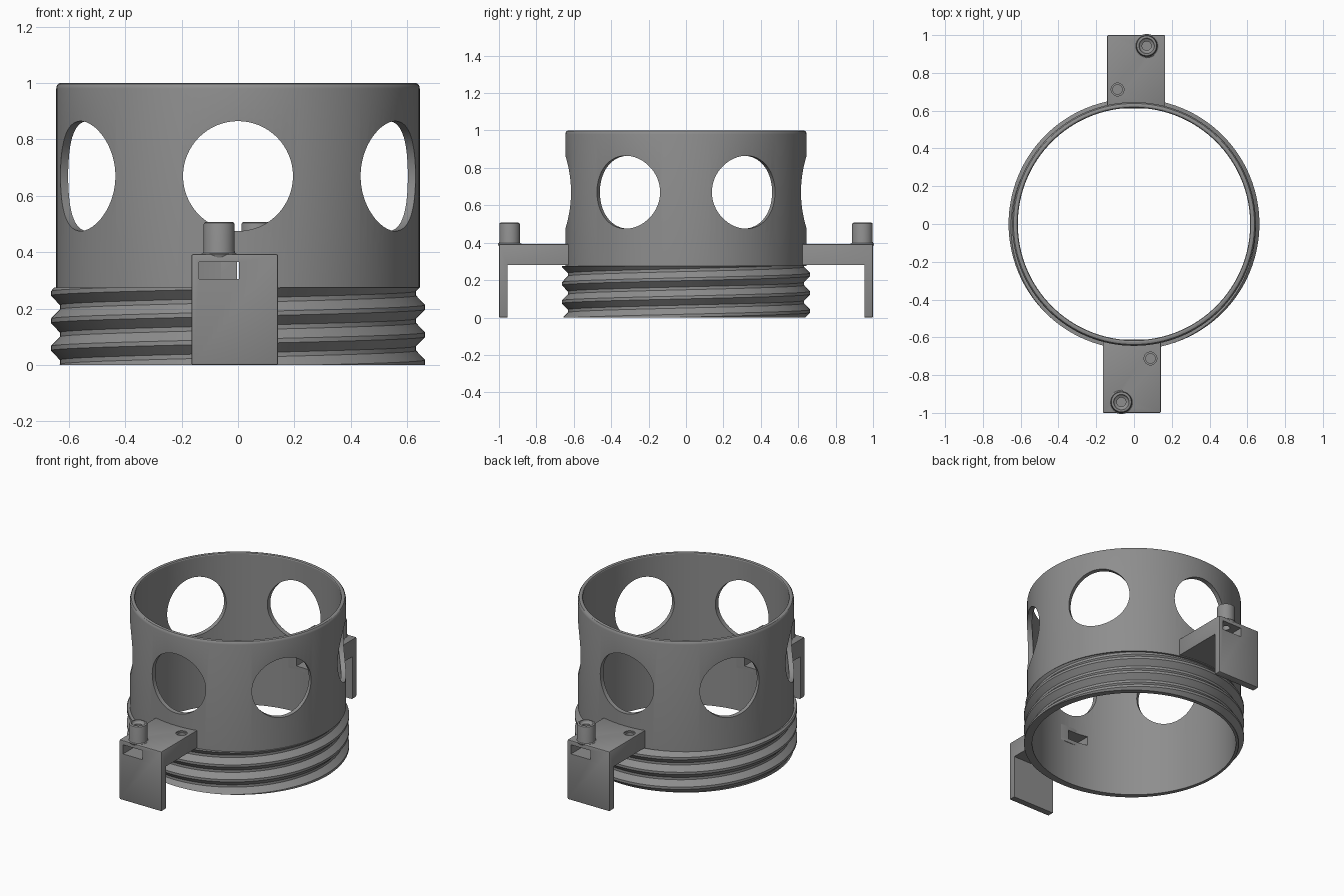
import bpy, bmesh, math
from mathutils import Matrix, Vector

if "Cube" in bpy.data.objects:
    bpy.data.objects.remove(bpy.data.objects["Cube"])

SEG = 128
R_IN, R_OUT, R_CREST, R_ROOT = 0.615, 0.645, 0.664, 0.632
Z_THREAD, PITCH, CREST_Z = 0.275, 0.0975, 0.205

grey = bpy.data.materials.new("grey plastic")
grey.diffuse_color = (0.27, 0.27, 0.27, 1)
grey.use_nodes = True
grey.node_tree.nodes["Principled BSDF"].inputs["Base Color"].default_value = grey.diffuse_color


def to_object(name, bm):
    bmesh.ops.remove_doubles(bm, verts=bm.verts, dist=1e-5)
    bmesh.ops.recalc_face_normals(bm, faces=bm.faces)
    mesh = bpy.data.meshes.new(name)
    bm.to_mesh(mesh)
    bm.free()
    mesh.materials.append(grey)
    ob = bpy.data.objects.new(name, mesh)
    bpy.context.collection.objects.link(ob)
    return ob


def lathe(name, column, centre=(0, 0, 0), seg=SEG):
    """Closed profile swept round z; column(angle) returns (radius, z) points."""
    bm = bmesh.new()
    cols = []
    for i in range(seg + 1):
        a = 2 * math.pi * i / seg
        cols.append([bm.verts.new(Vector(centre) + Vector((r * math.cos(a), r * math.sin(a), z)))
                     for r, z in column(a)])
    n = len(cols[0])
    for c, d in zip(cols, cols[1:]):
        for j in range(n):
            k = (j + 1) % n
            bm.faces.new((c[j], d[j], d[k], c[k]))
    bmesh.ops.dissolve_degenerate(bm, dist=1e-6, edges=bm.edges)
    return to_object(name, bm)


def box(name, lo, hi, bevel=0.0):
    bm = bmesh.new()
    bmesh.ops.create_cube(bm, size=1)
    for v in bm.verts:
        v.co = [(l + h) / 2 + c * (h - l) for l, h, c in zip(lo, hi, v.co)]
    if bevel:
        bmesh.ops.bevel(bm, geom=bm.edges[:], offset=bevel, segments=2, profile=0.5, affect='EDGES')
    return to_object(name, bm)


def cylinder(name, r, centre, depth, matrix=Matrix(), seg=64):
    bm = bmesh.new()
    bmesh.ops.create_cone(bm, cap_ends=True, segments=seg, radius1=r, radius2=r, depth=depth,
                          matrix=Matrix.Translation(centre) @ matrix)
    return to_object(name, bm)


def boolean(ob, others, op='DIFFERENCE'):
    for c in others:
        m = ob.modifiers.new("cut", 'BOOLEAN')
        m.operation, m.solver, m.object = op, 'EXACT', c
    bpy.context.view_layer.update()
    dg = bpy.context.evaluated_depsgraph_get()
    mesh = bpy.data.meshes.new_from_object(ob.evaluated_get(dg))
    ob.modifiers.clear()
    ob.data = mesh


def remove(obs):
    for o in obs:
        bpy.data.objects.remove(o)


# Upper sleeve with rounded rim
rim = [(R_IN, Z_THREAD), (R_OUT, Z_THREAD), (R_OUT, 0.98), (0.643, 0.99), (0.638, 0.997),
       (0.631, 1.0), (0.624, 1.0), (0.618, 0.997), (R_IN, 0.991)]
sleeve = lathe("sleeve", lambda a: rim)

# Six round windows
cutters = []
for k in range(6):
    a = math.radians(30 + 60 * k)
    rot = Matrix.Rotation(a, 4, 'Z') @ Matrix.Rotation(math.pi / 2, 4, 'Y')
    cutters.append(cylinder("window_cutter", 0.195, (0.63 * math.cos(a), 0.63 * math.sin(a), 0.67), 0.3, rot))
# Cable slots through the wall, one per bracket
cutters.append(box("slot_cutter", (-0.138, -0.8, 0.305), (0.003, -0.5, 0.365)))
cutters.append(box("slot_cutter", (-0.003, 0.5, 0.305), (0.138, 0.8, 0.365)))
boolean(sleeve, cutters)
remove(cutters)

# Helical thread: offsets (in turns of pitch) of the crest and root corners
CORNERS = [(-0.42, R_ROOT), (-0.08, R_CREST), (0.08, R_CREST), (0.42, R_ROOT)]


def thread_radius(z, a):
    p = abs(((z - CREST_Z) / PITCH - a / (2 * math.pi) + 0.5) % 1 - 0.5)
    t = min(max((p - 0.08) / 0.34, 0), 1)
    return R_CREST + (R_ROOT - R_CREST) * t


def thread_column(a):
    pts = [(R_IN, Z_THREAD), (R_IN, 0)]
    zs = [CREST_Z + PITCH * (a / (2 * math.pi) + k + off) for k in range(-5, 3) for off, _ in CORNERS]
    zs = [0] + [min(max(z, 0), Z_THREAD) for z in zs] + [Z_THREAD]
    return pts + [(thread_radius(z, a), z) for z in zs]


thread = lathe("thread", thread_column)

# Mounting bracket: arm, hanging leg, hollow peg, blind screw hole, cable slot
PEG, HOLE = (-0.067, -0.943), (0.087, -0.712)
bracket = box("front_bracket", (-0.165, -1.0, 0.0), (0.142, -0.612, 0.393), 0.006)
under = box("under_cutter", (-0.4, -0.955, -0.2), (0.4, -0.4, 0.28))
slot = box("slot_cutter", (-0.138, -1.1, 0.305), (0.003, -0.5, 0.365))
screw = cylinder("screw_cutter", 0.025, (*HOLE, 0.39), 0.16, seg=32)
sink = cylinder("sink_cutter", 0.034, (*HOLE, 0.393), 0.016, seg=32)
boolean(bracket, [under, slot, screw, sink])
peg_profile = [(0.024, 0.37), (0.052, 0.37), (0.063, 0.394), (0.057, 0.398), (0.055, 0.406), (0.055, 0.498),
               (0.053, 0.504), (0.048, 0.507), (0.041, 0.507), (0.036, 0.497), (0.024, 0.490)]
peg = lathe("front_peg", lambda a: peg_profile, (*PEG, 0), 40)
bore = cylinder("bore_cutter", 0.024, (*PEG, 0.39), 0.1, seg=40)
boolean(bracket, [bore])
remove([under, slot, screw, sink, bore])

# The opposite bracket is the same part turned half way round
parts = [sleeve, thread, bracket, peg]
for src, name in ((bracket, "back_bracket"), (peg, "back_peg")):
    ob = bpy.data.objects.new(name, src.data.copy())
    ob.data.transform(Matrix.Rotation(math.pi, 4, 'Z'))
    bpy.context.collection.objects.link(ob)
    parts.append(ob)

# Smooth round surfaces, keep hard edges
for ob in parts:
    bpy.ops.object.select_all(action='DESELECT')
    ob.select_set(True)
    bpy.context.view_layer.objects.active = ob
    bpy.ops.object.shade_smooth_by_angle(angle=math.radians(25))
